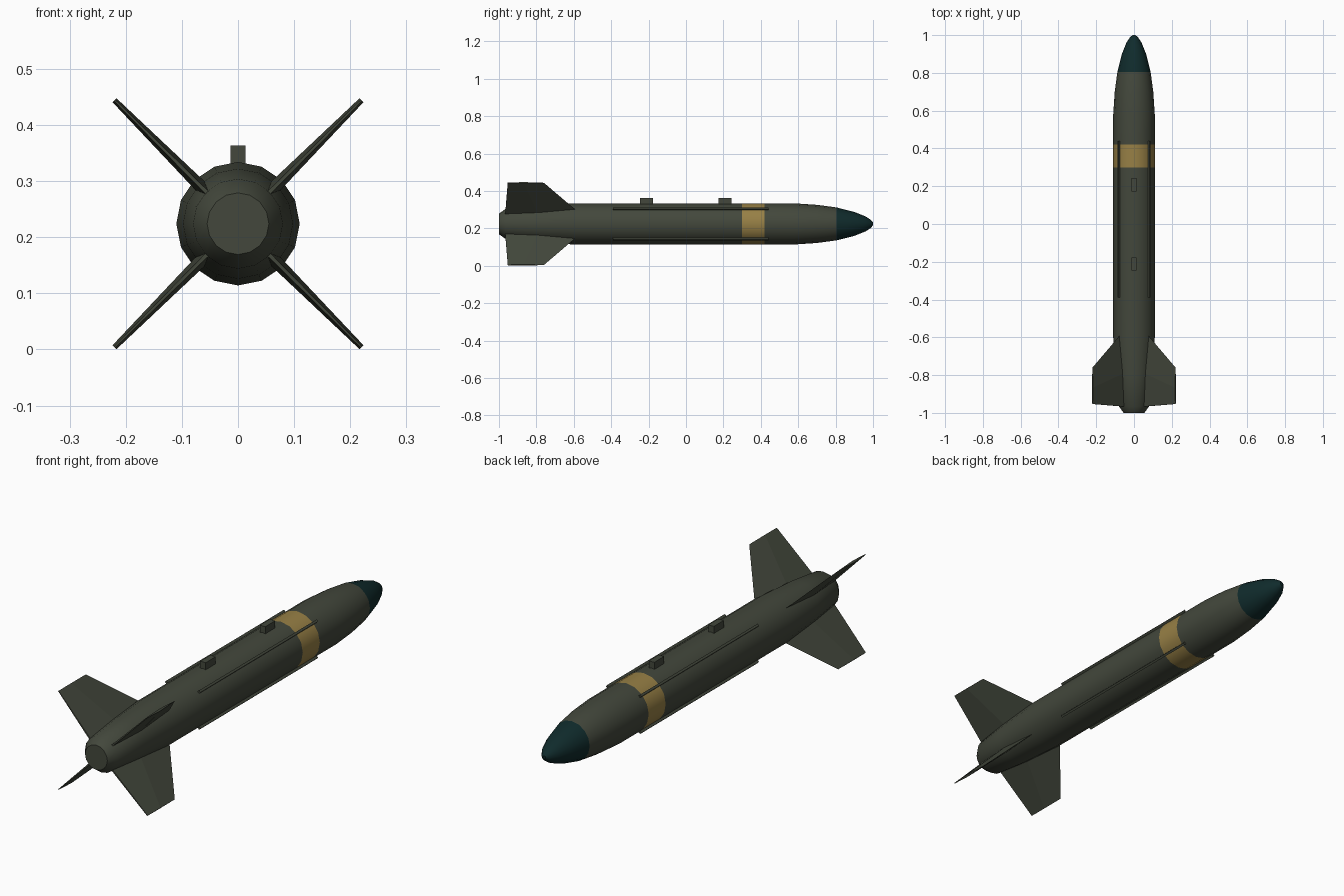
import bpy, bmesh
from math import radians, sin, cos, pi
from mathutils import Matrix

if "Cube" in bpy.data.objects:
    bpy.data.objects.remove(bpy.data.objects["Cube"])

AXIS_Z = 0.224
RADIUS = 0.11
SIDES = 16


def material(name, rgb):
    m = bpy.data.materials.new(name)
    m.use_nodes = True
    m.diffuse_color = (*rgb, 1)
    m.node_tree.nodes["Principled BSDF"].inputs["Base Color"].default_value = (*rgb, 1)
    return m


olive = material("olive drab", (0.056, 0.064, 0.045))
yellow = material("band yellow", (0.31, 0.215, 0.06))
teal = material("nose teal", (0.005, 0.024, 0.025))


def finish(name, bm, mats, smooth=False):
    bmesh.ops.recalc_face_normals(bm, faces=bm.faces)
    mesh = bpy.data.meshes.new(name)
    bm.to_mesh(mesh)
    bm.free()
    for m in mats:
        mesh.materials.append(m)
    obj = bpy.data.objects.new(name, mesh)
    bpy.context.collection.objects.link(obj)
    if smooth:
        bpy.ops.object.select_all(action='DESELECT')
        obj.select_set(True)
        bpy.context.view_layer.objects.active = obj
        bpy.ops.object.shade_smooth_by_angle(angle=radians(35))
    return obj


def skin(bm, loops):
    """Bridge matching vertex loops and cap both ends."""
    rings = [[bm.verts.new(p) for p in loop] for loop in loops]
    n = len(rings[0])
    for a, b in zip(rings, rings[1:]):
        for i in range(n):
            j = (i + 1) % n
            bm.faces.new((a[i], a[j], b[j], b[i]))
    bm.faces.new(rings[0])
    bm.faces.new(rings[-1])


def box(bm, size, centre):
    bmesh.ops.create_cube(bm, size=1, matrix=Matrix.Translation(centre) @ Matrix.Diagonal((*size, 1)))


def place_radial(bm, angle):
    """Turn a part built along +x around the body axis."""
    bm.transform(Matrix.Translation((0, 0, AXIS_Z)) @ Matrix.Rotation(angle, 4, 'Y'))


# Body: lathed profile of (y, radius), from tail to nose
profile = [(-1, 0.055), (-0.965, 0.08), (-0.8, 0.098), (-0.6, RADIUS),
           (0.3, RADIUS), (0.42, RADIUS), (0.58, RADIUS), (0.7, 0.102),
           (0.805, 0.088), (0.9, 0.064), (0.96, 0.04), (0.99, 0.02), (1, 0.007)]
bm = bmesh.new()
skin(bm, [[(r * cos(2 * pi * i / SIDES), y, AXIS_Z + r * sin(2 * pi * i / SIDES))
           for i in range(SIDES)] for y, r in profile])
for f in bm.faces:
    y = f.calc_center_median().y
    f.material_index = 2 if y > 0.805 else 1 if 0.3 < y < 0.42 else 0
finish("body", bm, [olive, yellow, teal], smooth=True)


# Fin section: sharp leading edge, thick middle, thin trailing edge
def fin_section(r, lead, trail, thick):
    mid = trail + 0.45 * (lead - trail)
    return [(r, lead, 0), (r, mid, thick), (r, trail, thick * 0.3),
            (r, trail, -thick * 0.3), (r, mid, -thick)]


corners = {"upper_left": -45, "upper_right": -135, "lower_right": 135, "lower_left": 45}
for side, degrees in corners.items():
    bm = bmesh.new()
    skin(bm, [fin_section(0.07, -0.56, -0.967, 0.012),
              fin_section(0.311, -0.76, -0.953, 0.005)])
    place_radial(bm, radians(degrees))
    finish("tail_fin_" + side, bm, [olive])

    # Thin strake along the body, in line with the fin
    bm = bmesh.new()
    box(bm, (0.025, 0.83, 0.01), (0.107, 0.025, 0))
    place_radial(bm, radians(degrees))
    finish("strake_" + side, bm, [olive])

# Hanging lugs on top
for name, y in (("front_lug", -0.212), ("rear_lug", 0.208)):
    bm = bmesh.new()
    box(bm, (0.027, 0.07, 0.05), (0, y, 0.338))
    finish(name, bm, [olive])
